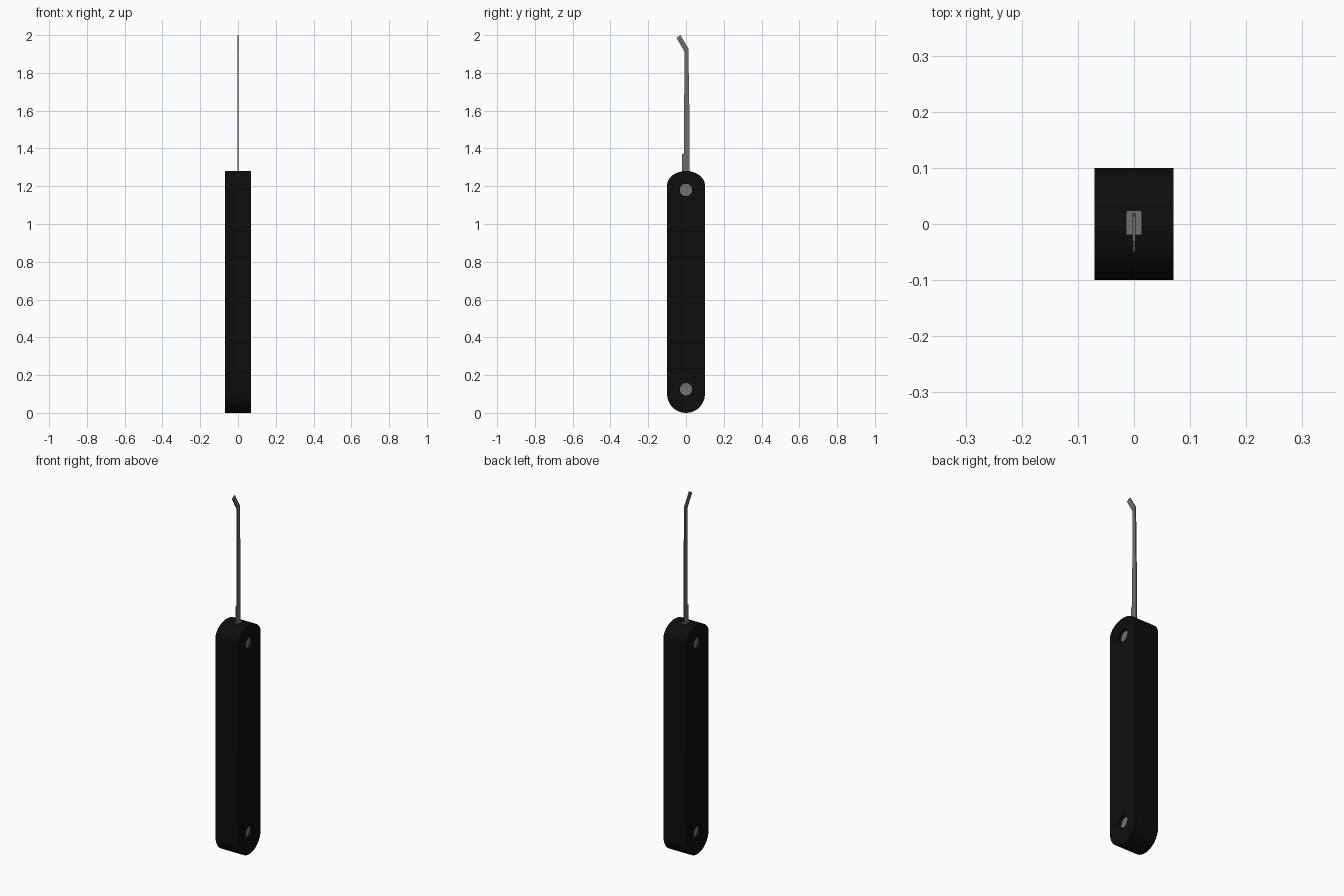
import bpy, bmesh, math

if "Cube" in bpy.data.objects:
    bpy.data.objects.remove(bpy.data.objects["Cube"])


def material(name, v):
    m = bpy.data.materials.new(name)
    m.diffuse_color = (v, v, v, 1)
    m.use_nodes = True
    m.node_tree.nodes["Principled BSDF"].inputs["Base Color"].default_value = m.diffuse_color
    return m


black = material("black_plastic", 0.004)
steel = material("steel", 0.16)


def extrude_profile(name, pts, half, mat, smooth=False):
    """Extrude a (y, z) outline symmetrically along x."""
    bm = bmesh.new()
    face = bm.faces.new([bm.verts.new((-half, y, z)) for y, z in pts])
    ext = bmesh.ops.extrude_face_region(bm, geom=[face])
    moved = [g for g in ext["geom"] if isinstance(g, bmesh.types.BMVert)]
    bmesh.ops.translate(bm, vec=(2 * half, 0, 0), verts=moved)
    bmesh.ops.recalc_face_normals(bm, faces=bm.faces[:])
    me = bpy.data.meshes.new(name)
    bm.to_mesh(me)
    bm.free()
    me.materials.append(mat)
    ob = bpy.data.objects.new(name, me)
    bpy.context.collection.objects.link(ob)
    if smooth:
        bpy.ops.object.select_all(action='DESELECT')
        bpy.context.view_layer.objects.active = ob
        ob.select_set(True)
        bpy.ops.object.shade_smooth_by_angle(angle=math.radians(30))
    return ob


def arc(cy, cz, ry, rz, a0, a1, n):
    angles = [math.radians(a0 + (a1 - a0) * i / n) for i in range(n + 1)]
    return [(cy + ry * math.cos(a), cz + rz * math.sin(a)) for a in angles]


# Handle: round butt, flatter shoulder at the blade end
outline = arc(0, 1.205, 0.1, 0.075, 0, 180, 24) + arc(0, 0.1, 0.1, 0.1, 180, 360, 24)
handle = extrude_profile("handle", outline, 0.07, black, True)

# Rivets sunk into holes that run through the handle
for label, z in (("lower", 0.125), ("upper", 1.18)):
    circle = arc(0, z, 0.033, 0.033, 0, 348.75, 31)
    cutter = extrude_profile(label + "_hole_cutter", circle, 0.1, black)
    cutter.hide_render = True
    cutter.hide_viewport = True
    mod = handle.modifiers.new(label + "_hole", 'BOOLEAN')
    mod.object = cutter
    mod.solver = 'EXACT'
    extrude_profile(label + "_rivet", circle, 0.055, steel, True)

# Tang block, flush with the top of the handle
extrude_profile("tang", [(-0.02, 1.1), (0.024, 1.1), (0.024, 1.281), (-0.02, 1.281)],
                0.013, steel)

# Flat pick blade with stepped root and hooked tip
extrude_profile("pick_blade", [
    (0.02, 1.15), (0.019, 1.5), (0.016, 1.72), (0.012, 1.93),
    (-0.03, 2.0), (-0.05, 1.985), (-0.008, 1.912),
    (-0.011, 1.375), (-0.02, 1.37), (-0.02, 1.15)], 0.003, steel)
